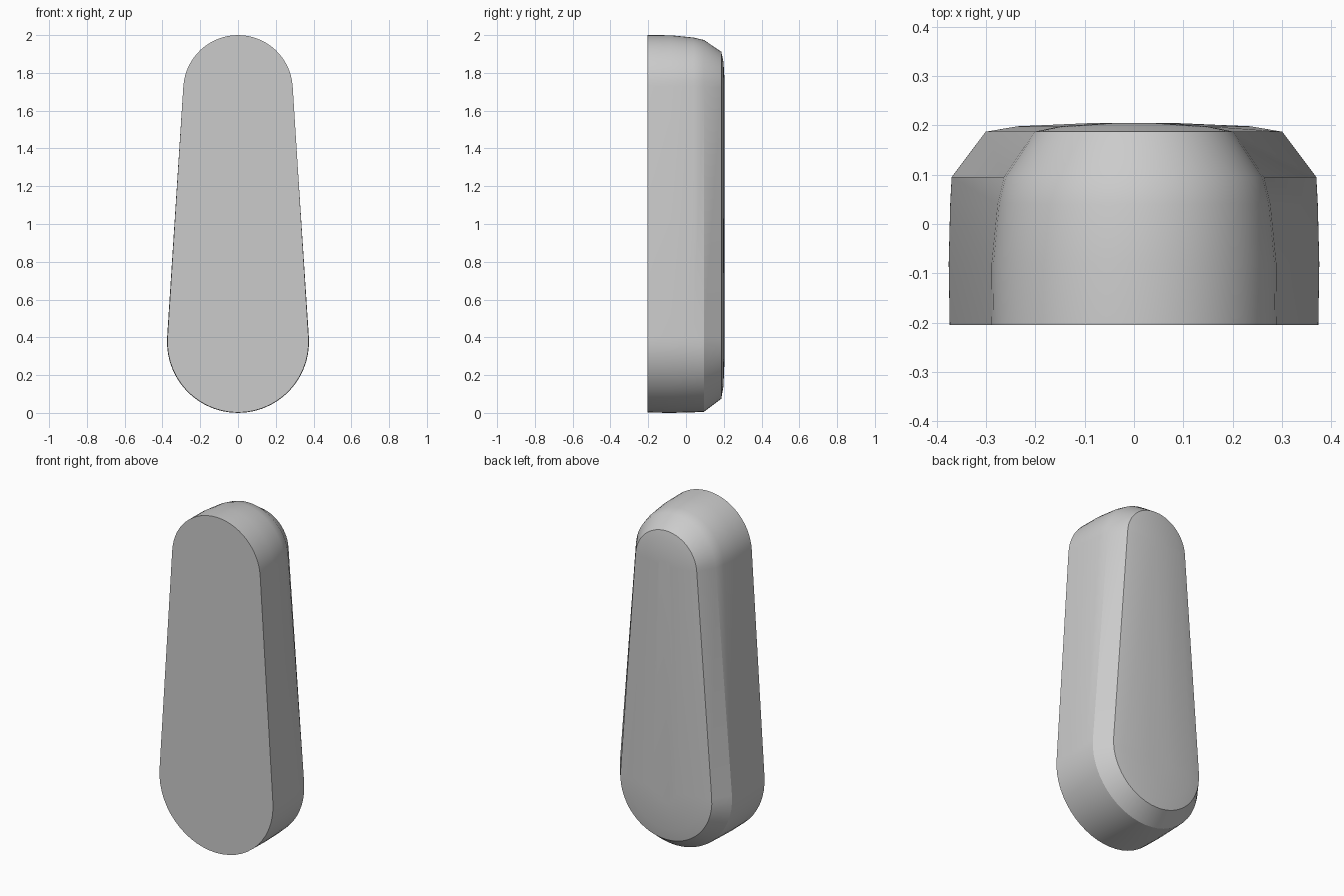
import bpy, bmesh, math

cube = bpy.data.objects.get("Cube")
if cube:
    bpy.data.objects.remove(cube, do_unlink=True)

grey = bpy.data.materials.new("light grey")
grey.use_nodes = True
colour = (0.6, 0.6, 0.6, 1)
grey.diffuse_color = colour
grey.node_tree.nodes["Principled BSDF"].inputs["Base Color"].default_value = colour

# Tapered capsule outline: a large bottom arc and a small top arc joined by tangents
R_LOW, R_TOP = 0.376, 0.29
Z_LOW, Z_TOP = R_LOW, 2 - R_TOP
TILT = math.asin((R_LOW - R_TOP) / (Z_TOP - Z_LOW))
STEPS = 28


def outline(inset_low, inset_top):
    points = []
    arcs = ((Z_TOP, R_TOP - inset_top, TILT, math.pi - TILT),
            (Z_LOW, R_LOW - inset_low, math.pi - TILT, 2 * math.pi + TILT))
    for centre, radius, start, end in arcs:
        for i in range(STEPS + 1):
            a = start + (end - start) * i / STEPS
            points.append((radius * math.cos(a), centre + radius * math.sin(a)))
    return points


# Depth, inset at the low end, inset at the top end
sections = [
    (-0.205, 0.002, 0.0),
    (-0.08, 0.0, 0.001),
    (0.04, 0.003, 0.013),
    (0.095, 0.006, 0.026),
    (0.187, 0.075, 0.088),
    (0.198, 0.14, 0.14),
    (0.205, 0.3, 0.25),
]

bm = bmesh.new()
rings = [[bm.verts.new((x, y, z)) for x, z in outline(low, top)]
         for y, low, top in sections]
for ring, following in zip(rings, rings[1:]):
    for i in range(len(ring)):
        j = (i + 1) % len(ring)
        bm.faces.new((ring[i], ring[j], following[j], following[i]))
bm.faces.new(rings[0])
bm.faces.new(rings[-1])
bmesh.ops.recalc_face_normals(bm, faces=bm.faces)

mesh = bpy.data.meshes.new("tapered_body")
bm.to_mesh(mesh)
bm.free()
mesh.materials.append(grey)
body = bpy.data.objects.new("tapered_body", mesh)
bpy.context.collection.objects.link(body)

# Smooth sides, crisp front rim and rear bevel
bpy.ops.object.select_all(action="DESELECT")
body.select_set(True)
bpy.context.view_layer.objects.active = body
bpy.ops.object.shade_smooth_by_angle(angle=math.radians(25))
